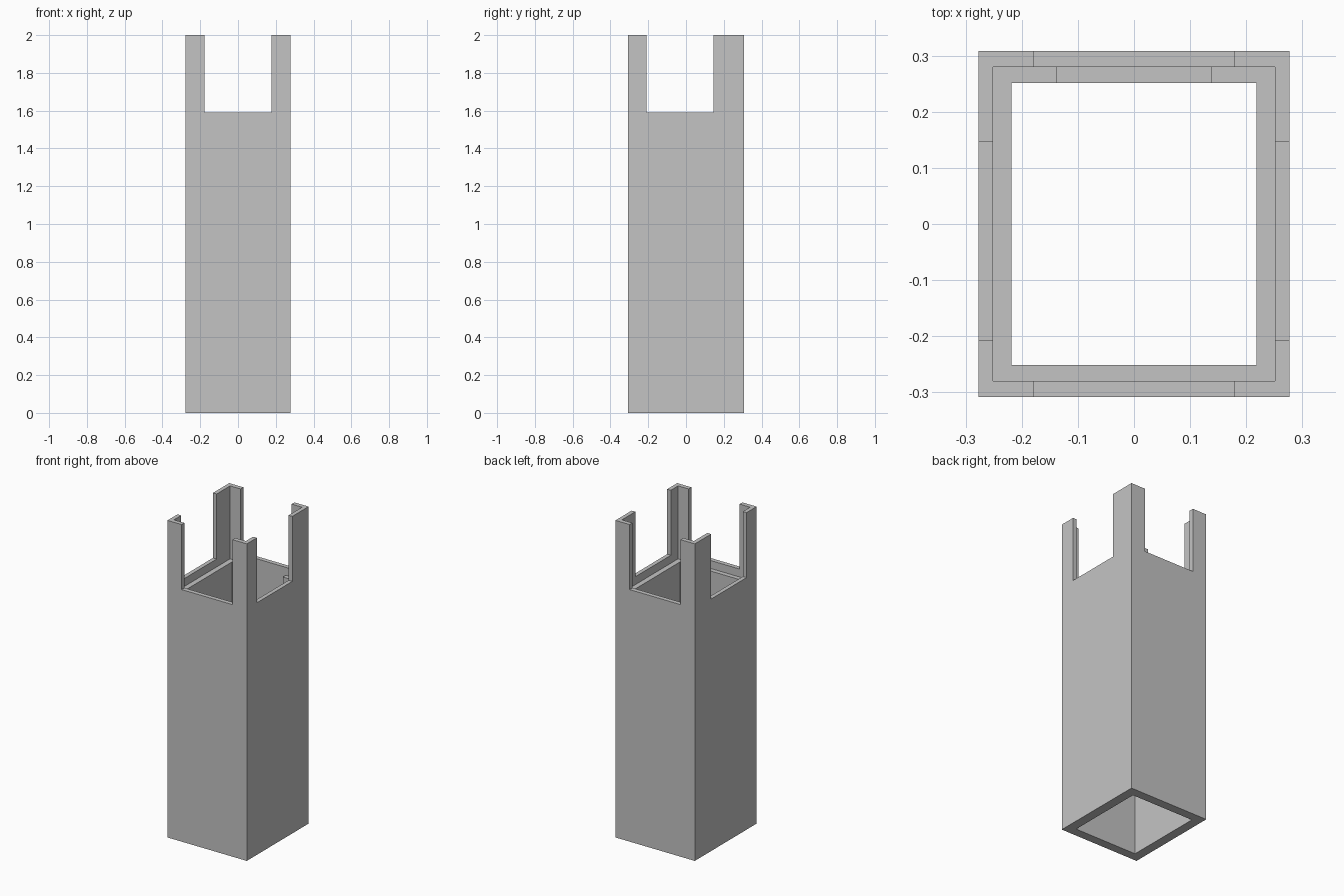
import bpy

cube = bpy.data.objects.get("Cube")
if cube:
    bpy.data.objects.remove(cube, do_unlink=True)

W, D, H = 0.277, 0.308, 2.0        # outer half width, half depth, height
RIM, LEDGE, SLOT = 1.59, 1.54, 1.13  # notch floor, liner top, slot floor
OVER = 2.2                         # cutters run past the top


def box(name, x, y, z):
    """Box spanning the given (low, high) ranges."""
    bpy.ops.mesh.primitive_cube_add(size=1)
    ob = bpy.context.object
    ob.name = ob.data.name = name
    for v in ob.data.vertices:
        v.co = [(r[0] + r[1]) / 2 + c * (r[1] - r[0]) for r, c in zip((x, y, z), v.co)]
    return ob


def carve(body, x, y, z):
    """Subtract a box from the body."""
    cutter = box("cutter", x, y, z)
    cutter.hide_render = True
    mod = body.modifiers.new("carve", "BOOLEAN")
    mod.operation = "DIFFERENCE"
    mod.solver = "EXACT"
    mod.object = cutter
    bpy.context.view_layer.objects.active = body
    bpy.ops.object.modifier_apply(modifier=mod.name)
    mesh = cutter.data
    bpy.data.objects.remove(cutter, do_unlink=True)
    bpy.data.meshes.remove(mesh)


# Tall square sleeve
sleeve = box("sleeve", (-W, W), (-D, D), (0, H))

# Through hole, then the wider upper pocket that leaves the liner ledge
carve(sleeve, (-0.218, 0.218), (-0.251, 0.251), (-0.2, OVER))
carve(sleeve, (-0.251, 0.251), (-0.28, 0.28), (LEDGE, OVER))

# Notches through front and back, then through both sides, leaving corner posts
carve(sleeve, (-0.178, 0.178), (-1, 1), (RIM, OVER))
carve(sleeve, (-1, 1), (-0.208, 0.146), (RIM, OVER))

# Shallow slot in the inside of the back wall
carve(sleeve, (-0.137, 0.137), (0, 0.28), (SLOT, OVER))

# Plain grey
grey = bpy.data.materials.new("plain grey")
grey.use_nodes = True
color = (0.55, 0.55, 0.55, 1)
grey.diffuse_color = color
grey.node_tree.nodes["Principled BSDF"].inputs["Base Color"].default_value = color
sleeve.data.materials.clear()
sleeve.data.materials.append(grey)
